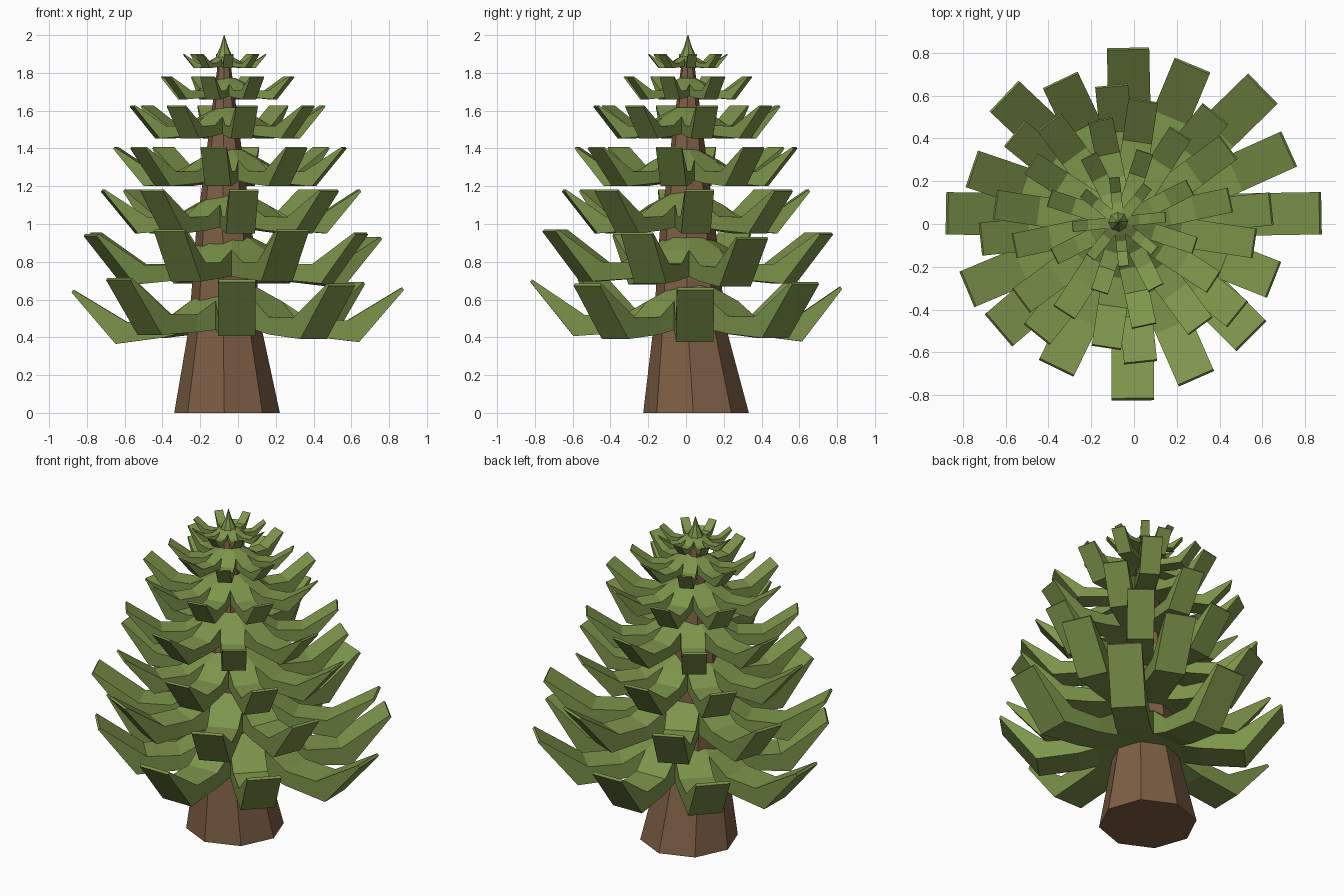
import bpy, bmesh, math
from mathutils import Vector

if "Cube" in bpy.data.objects:
    bpy.data.objects.remove(bpy.data.objects["Cube"])


def material(name, rgb):
    m = bpy.data.materials.new(name)
    m.diffuse_color = (*rgb, 1.0)
    m.use_nodes = True
    m.node_tree.nodes["Principled BSDF"].inputs["Base Color"].default_value = m.diffuse_color
    return m


GREEN = material("needle green", (0.205, 0.300, 0.070))
BROWN = material("bark brown", (0.205, 0.112, 0.058))


def finish(name, bm, mat):
    bmesh.ops.recalc_face_normals(bm, faces=bm.faces)
    me = bpy.data.meshes.new(name)
    bm.to_mesh(me)
    bm.free()
    me.materials.append(mat)
    bpy.context.collection.objects.link(bpy.data.objects.new(name, me))


def stack(name, rings, mat, sides=8, turn=-3):
    """Faceted column through rings of (x, y, z, radius)."""
    bm = bmesh.new()
    loops = []
    for x, y, z, r in rings:
        loops.append([bm.verts.new((x + r * math.cos(a), y + r * math.sin(a), z))
                      for a in (math.radians(turn + 360 * k / sides) for k in range(sides))])
    for a, b in zip(loops, loops[1:]):
        for i in range(sides):
            j = (i + 1) % sides
            bm.faces.new((a[i], a[j], b[j], b[i]))
    bm.faces.new(loops[0])
    bm.faces.new(loops[-1])
    finish(name, bm, mat)


# Side outline of one branch (radius, height): flat middle, upturned thin tip
TOP = [(0.37, 0.115), (0.57, 0.112), (0.85, 0.297)]
BOTTOM = [(0.37, 0.022), (0.63, 0.0), (0.86, 0.284)]
# Drooping hub shared by the branches: (radius, top height, bottom height)
HUB = [(0.10, 0.277, 0.055), (0.26, 0.195, 0.042)]
HALF_WIDTH = 0.099


def branch_tier(name, cx, cy, z, scale, branches):
    """Star of branches, each given as (angle, tip radius, upward tilt)."""
    bm = bmesh.new()
    centre = Vector((cx, cy, z))
    n = len(branches)

    # Hub corners lie midway between neighbouring branches
    hub = []
    for k in range(n):
        a0, a1 = branches[k - 1][0], branches[k][0]
        if k == 0:
            a0 -= 360
        a = math.radians((a0 + a1) / 2)
        hub.append([bm.verts.new(centre + scale * Vector((r * math.cos(a), r * math.sin(a), h)))
                    for r, t, b in HUB for h in (t, b)])

    for k, (angle, tip, tilt) in enumerate(branches):
        a = math.radians(angle)
        out = Vector((math.cos(a), math.sin(a), 0))
        side = Vector((-out.y, out.x, 0))
        stretch = tip / (0.855 * scale)

        def vert(p, s):
            return bm.verts.new(centre + scale * (out * p[0] * stretch + side * s * HALF_WIDTH
                                                  + Vector((0, 0, p[1] + tilt * p[0]))))
        h0, h1 = hub[k], hub[(k + 1) % n]
        bm.faces.new((h0[0], h0[2], h1[2], h1[0]))
        bm.faces.new((h0[1], h0[3], h1[3], h1[1]))
        bm.faces.new((h0[0], h0[1], h1[1], h1[0]))
        sections = [[h0[2], h1[2], h1[3], h0[3]]]
        sections += [[vert(t, -1), vert(t, 1), vert(b, 1), vert(b, -1)]
                     for t, b in zip(TOP, BOTTOM)]
        for p, q in zip(sections, sections[1:]):
            for i in range(4):
                j = (i + 1) % 4
                bm.faces.new((p[i], p[j], q[j], q[i]))
        bm.faces.new(sections[-1])
    finish(name, bm, GREEN)


def even(turn, radius):
    """Eight evenly turned branches, slightly longer sideways than front to back."""
    return [(turn + 45 * k,
             radius * (1 + 0.025 * math.cos(2 * math.radians(turn + 45 * k))), 0)
            for k in range(8)]


# Trunk
stack("trunk", [(-0.058, 0.053, 0, 0.28), (-0.068, 0.02, 0.45, 0.193),
                (-0.073, 0.01, 0.95, 0.150), (-0.073, 0.01, 1.88, 0.030)], BROWN)

# Two big lower tiers with uneven branches
branch_tier("branch_tier_1", -0.010, 0.035, 0.397, 1.0,
            [(1, 0.882, -0.035), (44.3, 0.852, 0), (91.3, 0.785, -0.03), (136.7, 0.817, 0),
             (179, 0.865, -0.05), (220.5, 0.816, 0.025), (270.3, 0.855, 0.015), (315, 0.787, -0.01)])
branch_tier("branch_tier_2", -0.030, 0.010, 0.685, 0.91,
            [(24.3, 0.825, -0.03), (67.5, 0.79, 0), (115.4, 0.731, 0), (161.2, 0.766, 0),
             (202.8, 0.811, -0.01), (244, 0.758, 0.02), (293.7, 0.797, 0.02), (338.4, 0.733, 0)])

# Upper tiers: centre x, centre y, lowest z, scale, rotation
TIERS = [(-0.037, 0.000, 0.950, 0.78, 6),
         (-0.043, 0.000, 1.200, 0.70, -8.5),
         (-0.055, 0.005, 1.453, 0.59, 12),
         (-0.055, 0.010, 1.660, 0.41, 27),
         (-0.070, 0.010, 1.825, 0.25, 6)]
for n, (x, y, z, s, turn) in enumerate(TIERS, 3):
    branch_tier("branch_tier_%d" % n, x, y, z, s, even(turn, 0.853 * s))

# Pointed crown
stack("crown_tip", [(-0.073, 0.01, 1.85, 0.060), (-0.073, 0.01, 1.90, 0.038),
                    (-0.073, 0.01, 1.94, 0.020), (-0.073, 0.01, 2.0, 0.002)], GREEN, turn=5)
